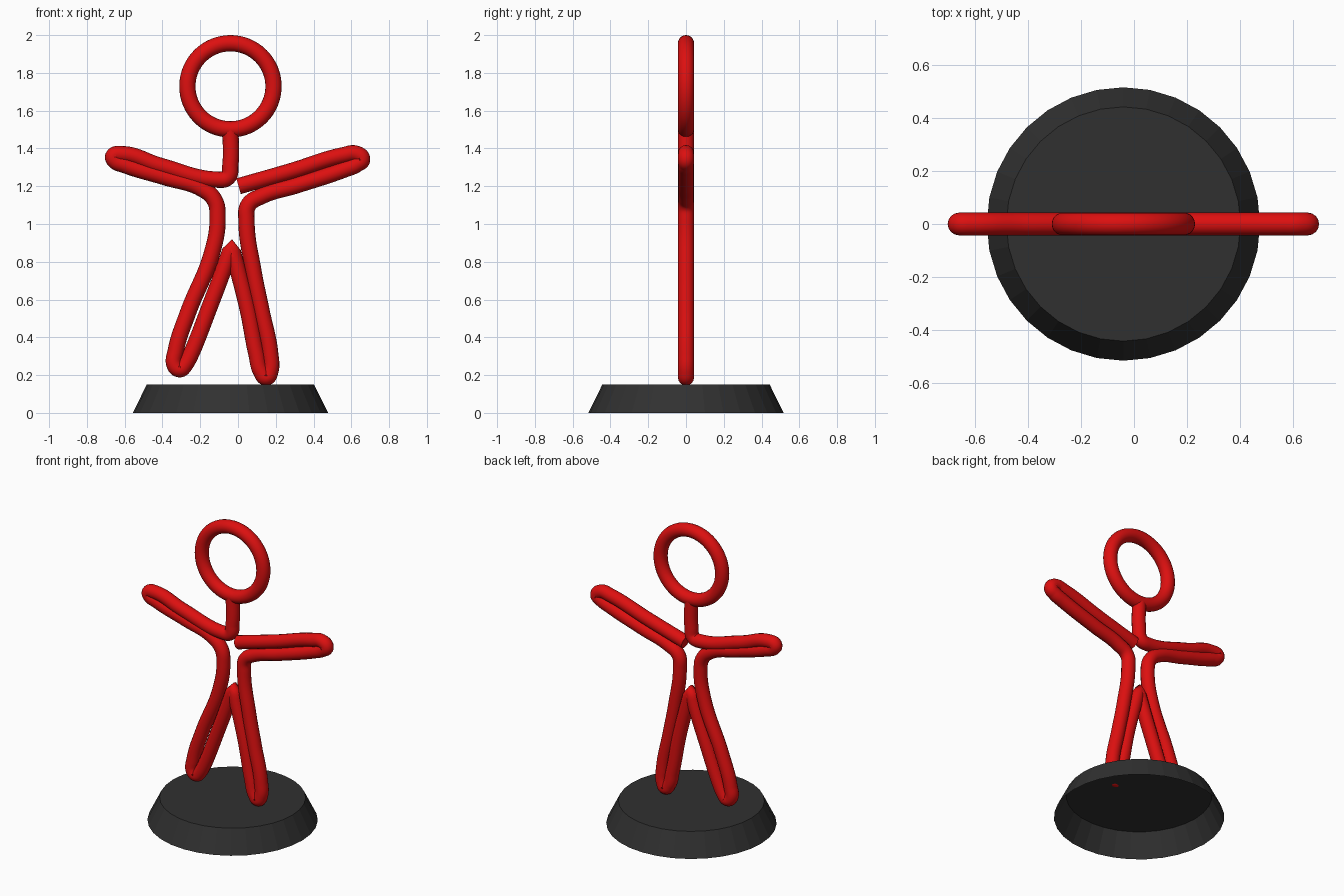
import bpy, bmesh, math

if "Cube" in bpy.data.objects:
    bpy.data.objects.remove(bpy.data.objects["Cube"])


def material(name, rgb):
    m = bpy.data.materials.new(name)
    m.diffuse_color = (*rgb, 1)
    m.use_nodes = True
    m.node_tree.nodes["Principled BSDF"].inputs["Base Color"].default_value = m.diffuse_color
    return m


red = material("red", (0.72, 0.005, 0.005))
dark = material("dark grey", (0.03, 0.03, 0.03))
CX = -0.04  # axis of head and base

# Base: open-bottomed shell, sloping wall and flat top
bm = bmesh.new()
bmesh.ops.create_cone(bm, cap_ends=True, segments=32, radius1=0.517, radius2=0.443, depth=0.15)
bottom = [f for f in bm.faces if f.normal.z < -0.9]
bmesh.ops.delete(bm, geom=bottom, context='FACES_ONLY')
bmesh.ops.translate(bm, verts=bm.verts, vec=(CX, 0, 0.075))
mesh = bpy.data.meshes.new("base")
bm.to_mesh(mesh)
bm.free()
base = bpy.data.objects.new("base", mesh)
bpy.context.collection.objects.link(base)
mesh.materials.append(dark)

# Head: upright ring
bpy.ops.mesh.primitive_torus_add(major_radius=0.228, minor_radius=0.043, major_segments=64,
                                 minor_segments=20, location=(CX, 0, 1.729),
                                 rotation=(math.pi / 2, 0, 0))
head = bpy.context.object
head.name = "head_ring"
head.data.materials.append(red)
bpy.ops.object.shade_smooth()

# Body: one bent wire, neck -> left arm -> left leg -> right leg -> right arm
CROTCH = (-0.034, 0.877)
path = [
    (-0.04, 1.50), (-0.04, 1.317), (-0.055, 1.246), (-0.113, 1.235),
    (-0.414, 1.309), (-0.615, 1.37), (-0.66, 1.359), (-0.655, 1.338), (-0.599, 1.312),
    (-0.388, 1.248), (-0.187, 1.184), (-0.124, 1.126), (-0.108, 1.041),
    (-0.135, 0.856), (-0.266, 0.527), (-0.33, 0.326), (-0.335, 0.252),
    (-0.309, 0.231), (-0.282, 0.252), (-0.129, 0.617), CROTCH,
    (0.05, 0.554), (0.098, 0.31), (0.124, 0.215), (0.15, 0.188), (0.171, 0.22),
    (0.171, 0.31), (0.124, 0.543), (0.082, 0.75), (0.045, 1.015), (0.055, 1.10),
    (0.124, 1.147), (0.314, 1.206), (0.567, 1.29), (0.63, 1.317), (0.657, 1.343),
    (0.625, 1.372), (0.562, 1.365), (0.282, 1.28), (0.003, 1.20),
]
curve = bpy.data.curves.new("body_wire", 'CURVE')
curve.dimensions = '3D'
curve.fill_mode = 'FULL'
curve.bevel_depth = 0.043
curve.bevel_resolution = 6
curve.resolution_u = 12
curve.use_fill_caps = True
spline = curve.splines.new('BEZIER')
spline.bezier_points.add(len(path) - 1)
for p, (x, z) in zip(spline.bezier_points, path):
    p.co = (x, 0, z)
    kind = 'VECTOR' if (x, z) == CROTCH else 'AUTO'
    p.handle_left_type = p.handle_right_type = kind
curve.materials.append(red)
body = bpy.data.objects.new("body_wire", curve)
bpy.context.collection.objects.link(body)
